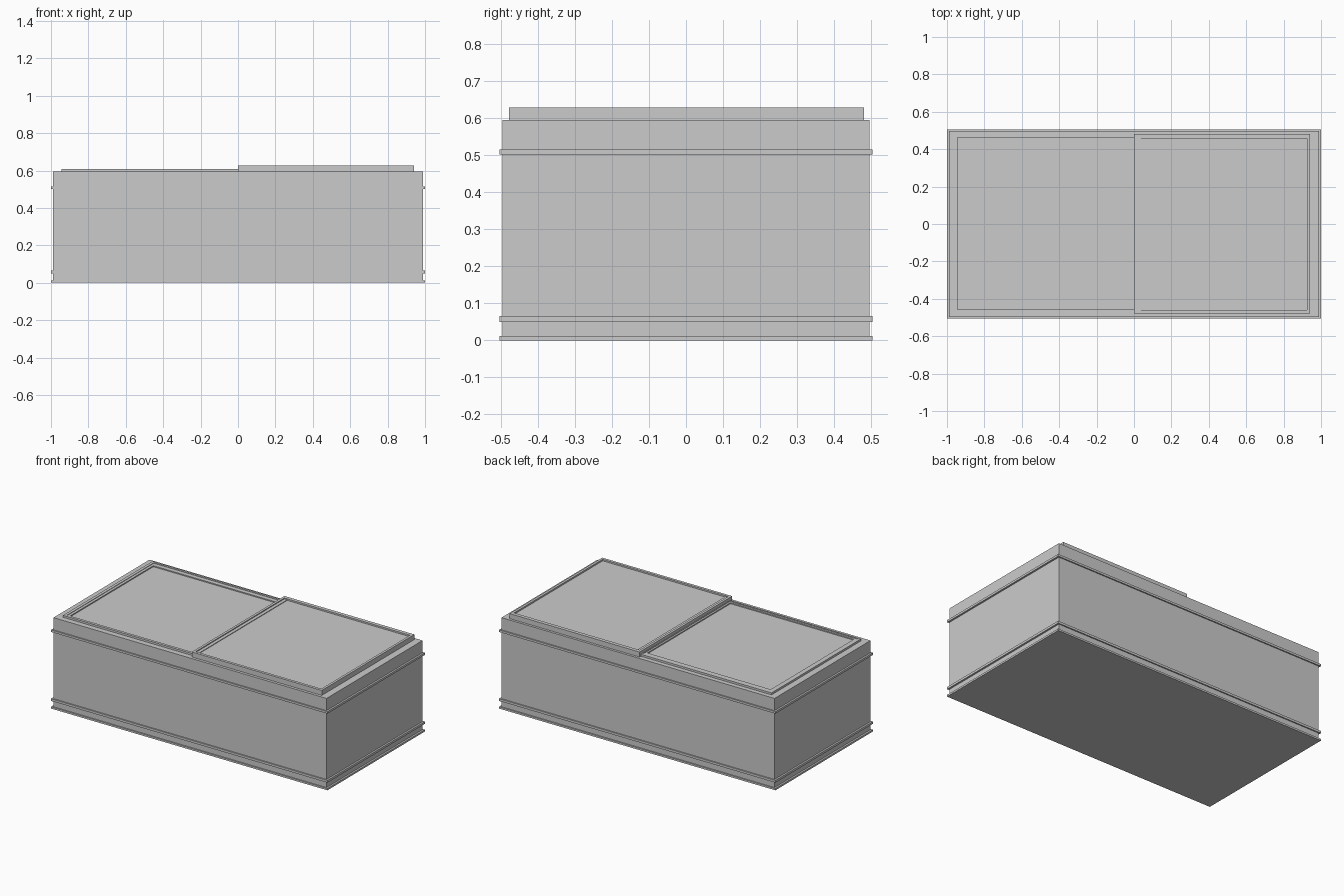
import bpy, bmesh

if "Cube" in bpy.data.objects:
    bpy.data.objects.remove(bpy.data.objects["Cube"])


def box_into(bm, x0, x1, y0, y1, z0, z1):
    r = bmesh.ops.create_cube(bm, size=1)
    for v in r["verts"]:
        v.co.x = x0 + (v.co.x + 0.5) * (x1 - x0)
        v.co.y = y0 + (v.co.y + 0.5) * (y1 - y0)
        v.co.z = z0 + (v.co.z + 0.5) * (z1 - z0)


def finish(name, bm):
    mesh = bpy.data.meshes.new(name)
    bm.to_mesh(mesh)
    bm.free()
    ob = bpy.data.objects.new(name, mesh)
    bpy.context.collection.objects.link(ob)
    return ob


def box(name, *dims):
    bm = bmesh.new()
    box_into(bm, *dims)
    return finish(name, bm)


def ring(name, outer, inner, z0, z1):
    """Rectangular frame between two (x0, x1, y0, y1) rectangles."""
    bm = bmesh.new()
    loops = []
    for z in (z0, z1):
        for x0, x1, y0, y1 in (outer, inner):
            loops.append([bm.verts.new((x, y, z)) for x, y in
                          ((x0, y0), (x1, y0), (x1, y1), (x0, y1))])
    lo, li, uo, ui = loops
    for a, b in ((lo, uo), (uo, ui), (ui, li), (li, lo)):
        for i in range(4):
            j = (i + 1) % 4
            bm.faces.new((a[i], a[j], b[j], b[i]))
    bmesh.ops.recalc_face_normals(bm, faces=bm.faces)
    return finish(name, bm)


# Cabinet
BX, BY = 0.988, 0.496
box("cabinet", -BX, BX, -BY, BY, 0, 0.595)

# Protective bands around the cabinet
inside = (-BX + 0.003, BX - 0.003, -BY + 0.003, BY - 0.003)
for name, z0, z1 in (("base_band", 0, 0.012),
                     ("lower_bumper", 0.05, 0.065),
                     ("upper_bumper", 0.501, 0.515)):
    ring(name, (-1, 1, -0.504, 0.504), inside, z0, z1)

# Lower sliding lid: rim, inner lip and pane
ring("lower_lid_rim", (-0.945, 0.01, -0.46, 0.466),
     (-0.926, -0.004, -0.45, 0.452), 0.59, 0.608)
ring("lower_lid_lip", (-0.926, -0.004, -0.45, 0.452),
     (-0.909, -0.016, -0.437, 0.423), 0.59, 0.605)
box("lower_lid_pane", -0.915, -0.01, -0.44, 0.43, 0.59, 0.598)

# Upper sliding lid: rim, inner lip and pane
ring("upper_lid_rim", (0, 0.941, -0.478, 0.48),
     (0.016, 0.925, -0.46, 0.456), 0.59, 0.628)
box("upper_lid_lip", 0.016, 0.037, -0.46, 0.456, 0.59, 0.622)
box("upper_lid_pane", 0.03, 0.93, -0.465, 0.46, 0.59, 0.618)
